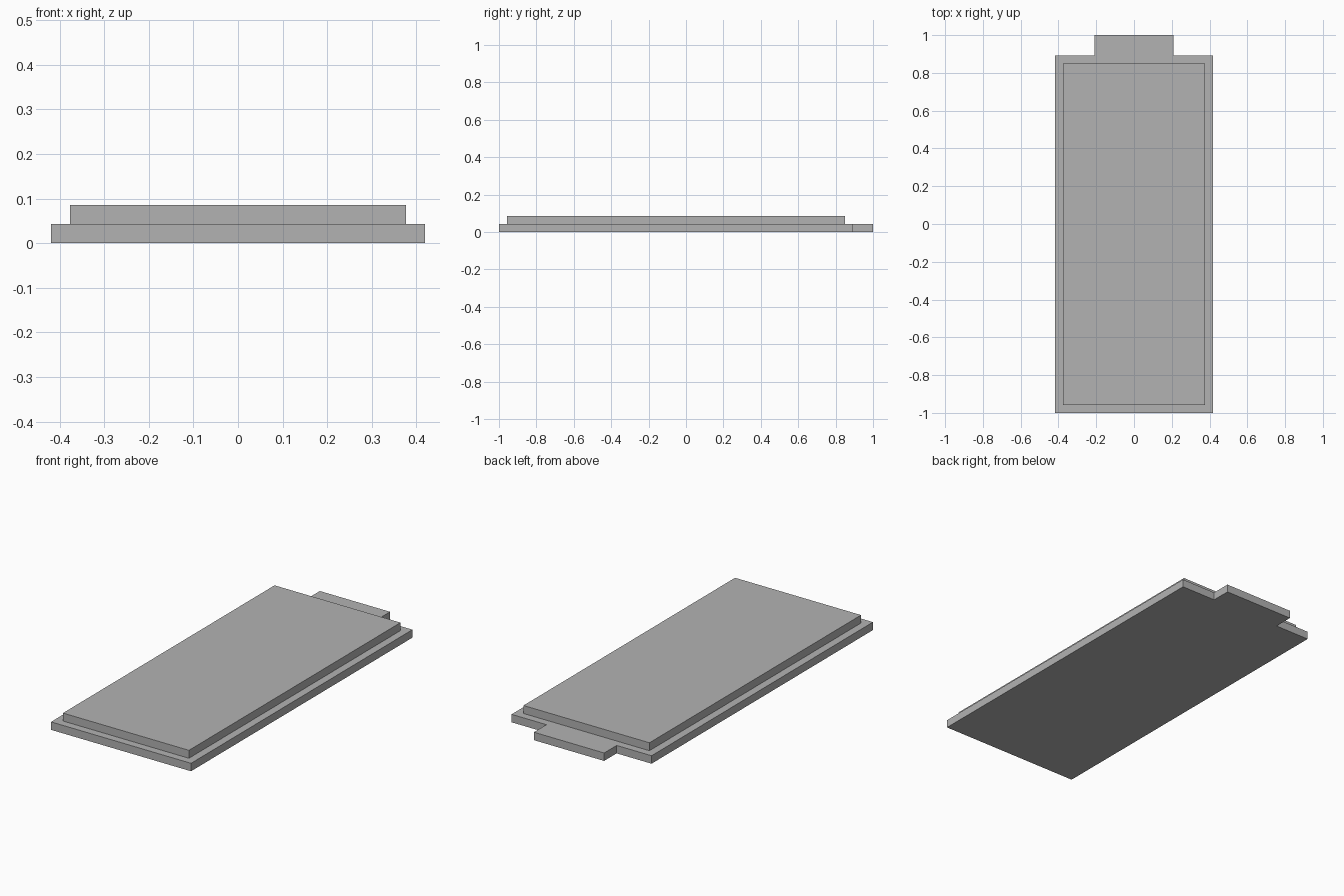
import bpy
import bmesh

cube = bpy.data.objects.get("Cube")
if cube:
    bpy.data.objects.remove(cube, do_unlink=True)

grey = bpy.data.materials.new("plain grey")
grey.use_nodes = True
colour = (0.448, 0.448, 0.448, 1)
grey.diffuse_color = colour
grey.node_tree.nodes["Principled BSDF"].inputs["Base Color"].default_value = colour


def slab(name, outline, bottom, top):
    """Extrude a counter-clockwise outline between two heights."""
    bm = bmesh.new()
    face = bm.faces.new([bm.verts.new((x, y, bottom)) for x, y in outline])
    raised = bmesh.ops.extrude_face_region(bm, geom=[face], use_keep_orig=True)["geom"]
    moved = [v for v in raised if isinstance(v, bmesh.types.BMVert)]
    bmesh.ops.translate(bm, verts=moved, vec=(0, 0, top - bottom))
    bmesh.ops.recalc_face_normals(bm, faces=bm.faces)
    mesh = bpy.data.meshes.new(name)
    bm.to_mesh(mesh)
    bm.free()
    mesh.materials.append(grey)
    obj = bpy.data.objects.new(name, mesh)
    bpy.context.collection.objects.link(obj)


def mirrored(half):
    """Complete an outline from its +x half, listed front to back."""
    return half + [(-x, y) for x, y in reversed(half)]


# Base plate with a tab at the back
thickness = 0.043
half_width, shoulder = 0.419, 0.893
slab("base_plate", mirrored([(half_width, -1), (half_width, shoulder),
                             (0.21, shoulder), (0.21, 1)]), 0, thickness)

# Smaller raised panel, inset evenly from the base edge
inset = 0.042
slab("raised_panel", mirrored([(half_width - inset, inset - 1),
                               (half_width - inset, shoulder - inset)]),
     thickness, 2 * thickness)
